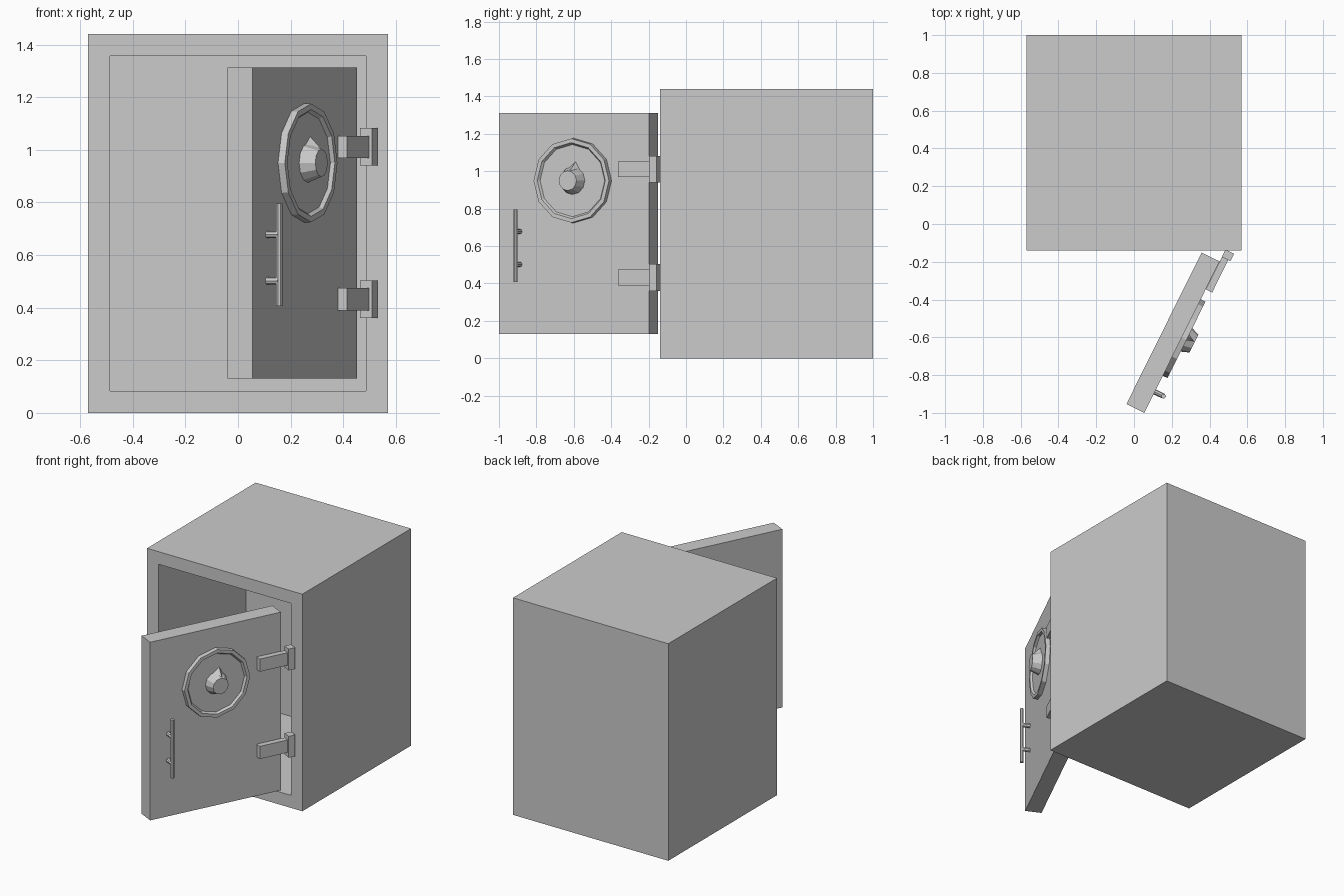
import bpy, bmesh
from math import radians, sin, cos, tau
from mathutils import Matrix, Vector

if "Cube" in bpy.data.objects:
    bpy.data.objects.remove(bpy.data.objects["Cube"])

# Door frame of reference: origin on the outer hinge edge, local x toward the
# hinge side, local -y out of the door's outer face
DOOR = Matrix.Translation((0.453, -0.198, 0)) @ Matrix.Rotation(radians(63.6), 4, 'Z')


def finish(name, bm, matrix=Matrix()):
    bmesh.ops.recalc_face_normals(bm, faces=bm.faces)
    mesh = bpy.data.meshes.new(name)
    bm.to_mesh(mesh)
    bm.free()
    obj = bpy.data.objects.new(name, mesh)
    bpy.context.collection.objects.link(obj)
    obj.matrix_world = matrix
    return obj


def box_mesh(lo, hi):
    lo, hi = Vector(lo), Vector(hi)
    bm = bmesh.new()
    bmesh.ops.create_cube(bm, size=1, matrix=Matrix.Translation((lo + hi) / 2)
                          @ Matrix.Diagonal((*(hi - lo), 1)))
    return bm


def lathe(name, profile, sides, matrix):
    """Turn a (radius, height) profile about local z, capping both ends."""
    bm = bmesh.new()
    rings = [[bm.verts.new((r * cos(tau * i / sides), r * sin(tau * i / sides), h))
              for i in range(sides)] for r, h in profile]
    for a, b in zip(rings, rings[1:]):
        for i in range(sides):
            j = (i + 1) % sides
            bm.faces.new((a[i], a[j], b[j], b[i]))
    bm.faces.new(rings[0])
    bm.faces.new(rings[-1])
    return finish(name, bm, matrix)


# Safe body: block with the front face inset and pushed inward
bm = box_mesh((-0.57, -0.14, 0), (0.57, 1.0, 1.44))
bm.normal_update()
front = min(bm.faces, key=lambda f: f.calc_center_median().y)
bmesh.ops.inset_region(bm, faces=[front], thickness=0.118)
inner = bmesh.ops.extrude_face_region(bm, geom=[front])
bmesh.ops.translate(bm, vec=(0, 0.92, 0),
                    verts=[g for g in inner['geom'] if isinstance(g, bmesh.types.BMVert)])
if front.is_valid:
    bmesh.ops.delete(bm, geom=[front], context='FACES_ONLY')
finish("safe_body", bm)

# Open door slab
finish("door", box_mesh((-0.895, 0, 0.13), (0, 0.106, 1.312)), DOOR)

# Dial plate with raised rim, and tapered knob; lathe axis points out of the door
dial = DOOR @ Matrix.Translation((-0.45, 0, 0.95)) @ Matrix.Rotation(radians(90), 4, 'X')
lathe("dial_plate", [(0.227, -0.003), (0.225, 0.028), (0.203, 0.028), (0.193, 0.014)], 12, dial)
lathe("dial_knob", [(0.075, 0.012), (0.053, 0.072)], 12, dial)

# Pointer wedge on the knob
bm = bmesh.new()
for p in [(0, 0.104, 0.013), (-0.04, 0.055, 0.013), (0.04, 0.055, 0.013), (0, 0.05, 0.07),
          (0, 0.04, 0.013)]:
    bm.verts.new(p)
bmesh.ops.convex_hull(bm, input=bm.verts)
finish("dial_pointer", bm, dial @ Matrix.Rotation(radians(-11), 4, 'Z'))

# Pull handle: upright bar on two posts
lathe("handle_bar", [(0.0125, 0.407), (0.0125, 0.795)], 8,
      DOOR @ Matrix.Translation((-0.771, -0.052, 0)))
for label, z in (("lower", 0.502), ("upper", 0.678)):
    lathe("handle_post_" + label, [(0.014, -0.003), (0.014, 0.05)], 8,
          DOOR @ Matrix.Translation((-0.771, 0, z)) @ Matrix.Rotation(radians(90), 4, 'X'))

# Hinges: strap on the door and a taller block against the body
for label, z in (("lower", 0.432), ("upper", 1.011)):
    finish("hinge_strap_" + label,
           box_mesh((-0.165, -0.038, z - 0.042), (0.07, -0.001, z + 0.042)), DOOR)
    finish("hinge_block_" + label,
           box_mesh((0.026, -0.051, z - 0.071), (0.07, 0, z + 0.071)), DOOR)
